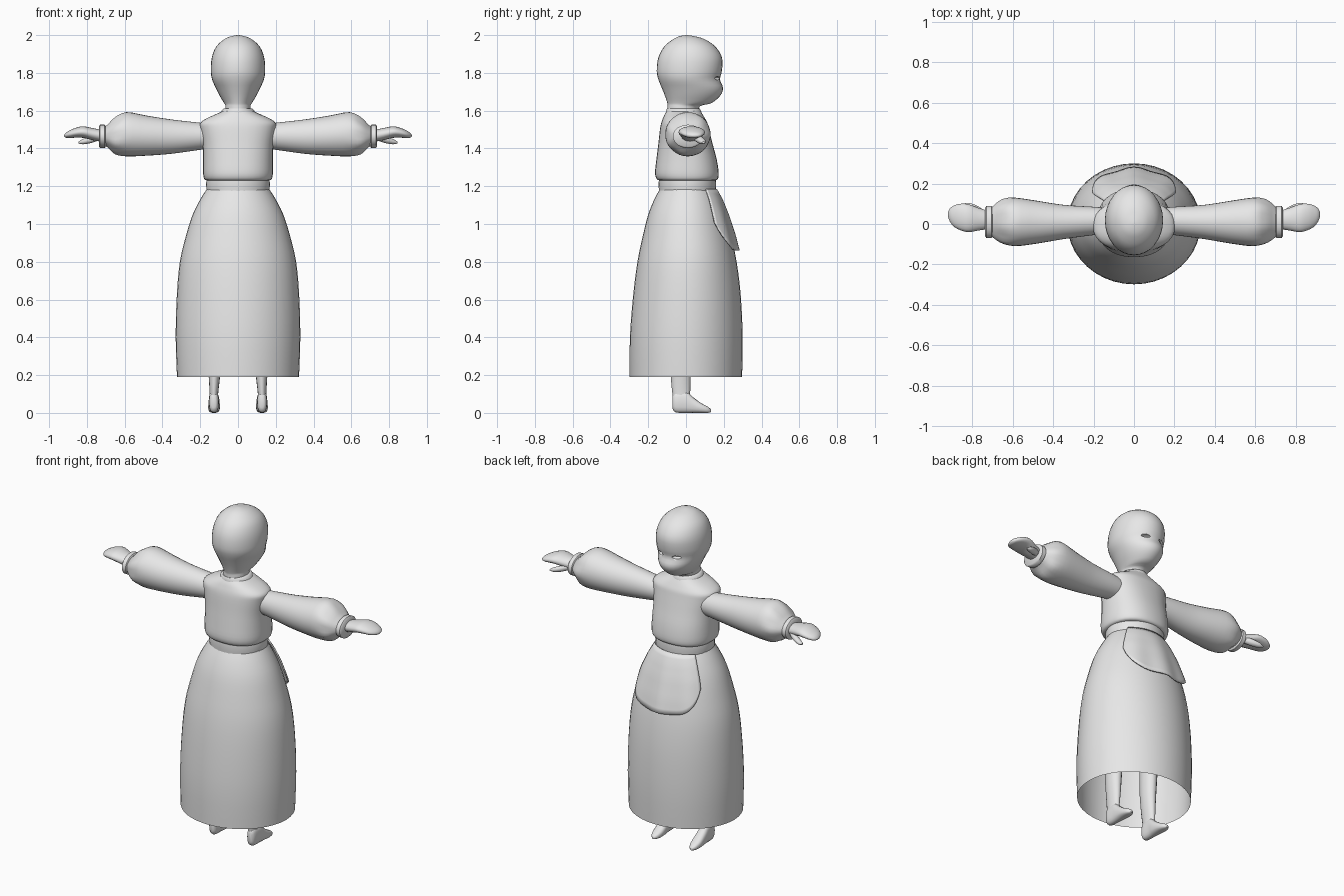
import bpy, bmesh
from math import sin, cos, pi, radians
from mathutils import Vector

if "Cube" in bpy.data.objects:
    bpy.data.objects.remove(bpy.data.objects["Cube"], do_unlink=True)

clay = bpy.data.materials.new("plain_grey")
clay.use_nodes = True
clay.diffuse_color = (0.8, 0.8, 0.8, 1)
clay.node_tree.nodes["Principled BSDF"].inputs["Base Color"].default_value = (0.8, 0.8, 0.8, 1)


def finish(name, bm, mirror=False, angle=50):
    bmesh.ops.recalc_face_normals(bm, faces=bm.faces)
    mesh = bpy.data.meshes.new(name)
    bm.to_mesh(mesh)
    bm.free()
    ob = bpy.data.objects.new(name, mesh)
    bpy.context.collection.objects.link(ob)
    mesh.materials.append(clay)
    if mirror:
        ob.modifiers.new("mirror", "MIRROR")
    bpy.ops.object.select_all(action="DESELECT")
    ob.select_set(True)
    bpy.context.view_layer.objects.active = ob
    bpy.ops.object.shade_smooth_by_angle(angle=radians(angle))
    return ob


def refine(rings, steps):
    """Smoothly interpolate between cross-sections."""
    pts = [Vector(r) for r in rings]
    out = []
    for i in range(len(pts) - 1):
        p1, p2 = pts[i], pts[i + 1]
        p0, p3 = pts[max(i - 1, 0)], pts[min(i + 2, len(pts) - 1)]
        for k in range(steps):
            t = k / steps
            out.append(0.5 * (2 * p1 + (p2 - p0) * t + (2 * p0 - 5 * p1 + 4 * p2 - p3) * t * t
                              + (3 * p1 - p0 - 3 * p2 + p3) * t ** 3))
    return out + [pts[-1]]


def loft(name, axis, rings, n=32, power=2.0, steps=3, caps=True, mirror=False, ripple=None):
    """Each ring: position on the axis, then min/max on the other two axes."""
    bm = bmesh.new()
    loops = []
    for t, a0, a1, b0, b1 in refine(rings, steps):
        loop = []
        for i in range(n):
            ang = 2 * pi * i / n
            c, s = cos(ang), sin(ang)
            k = 1 + (ripple(t, ang) if ripple else 0)
            a = (a0 + a1) / 2 + (a1 - a0) / 2 * k * abs(c) ** (2 / power) * (1 if c > 0 else -1)
            b = (b0 + b1) / 2 + (b1 - b0) / 2 * k * abs(s) ** (2 / power) * (1 if s > 0 else -1)
            co = {"x": (t, a, b), "y": (a, t, b), "z": (a, b, t)}[axis]
            loop.append(bm.verts.new(co))
        loops.append(loop)
    for p, q in zip(loops, loops[1:]):
        for i in range(n):
            j = (i + 1) % n
            bm.faces.new((p[i], p[j], q[j], q[i]))
    if caps:
        bm.faces.new(loops[0])
        bm.faces.new(loops[-1])
    return finish(name, bm, mirror)


def upright(rows):
    """Rows of height, half width, back, front."""
    return [(z, -w, w, y0, y1) for z, w, y0, y1 in rows]


# Skirt, open at the hem
skirt_rows = [(0.19, 0.323, -0.298, 0.297), (0.40, 0.33, -0.297, 0.30), (0.62, 0.324, -0.28, 0.29),
              (0.80, 0.308, -0.257, 0.268), (0.94, 0.275, -0.228, 0.238), (1.05, 0.24, -0.20, 0.207),
              (1.13, 0.20, -0.168, 0.178), (1.185, 0.165, -0.138, 0.15)]
loft("skirt", "z", upright(skirt_rows), n=40, caps=False)

# Waistband, bodice and collar
loft("waistband", "z", upright([(1.17, 0.166, -0.143, 0.158), (1.21, 0.169, -0.145, 0.16),
                                (1.24, 0.166, -0.143, 0.158)]), steps=2)
loft("bodice", "z", upright([
    (1.23, 0.162, -0.138, 0.15), (1.238, 0.178, -0.155, 0.168), (1.27, 0.185, -0.164, 0.173),
    (1.34, 0.185, -0.157, 0.163), (1.42, 0.187, -0.147, 0.142), (1.50, 0.199, -0.138, 0.122),
    (1.535, 0.20, -0.131, 0.113), (1.56, 0.165, -0.122, 0.10), (1.58, 0.12, -0.113, 0.088),
    (1.60, 0.078, -0.10, 0.075)]), power=2.3)
loft("collar", "z", upright([(1.575, 0.095, -0.108, 0.085), (1.598, 0.088, -0.106, 0.08),
                             (1.612, 0.074, -0.10, 0.072)]), steps=2)

# Head and neck
head = loft("head", "z", upright([
    (1.57, 0.07, -0.10, 0.065), (1.622, 0.066, -0.097, 0.072), (1.64, 0.074, -0.099, 0.135),
    (1.68, 0.098, -0.112, 0.182), (1.72, 0.118, -0.128, 0.196), (1.765, 0.137, -0.146, 0.18),
    (1.81, 0.144, -0.155, 0.19), (1.88, 0.139, -0.147, 0.191), (1.94, 0.115, -0.115, 0.155),
    (1.98, 0.07, -0.065, 0.095), (1.995, 0.032, -0.03, 0.04), (2.0, 0.004, 0.0, 0.008)]))

# Narrow eye openings carved into the face
for side in (-1, 1):
    bm = bmesh.new()
    bmesh.ops.create_uvsphere(bm, u_segments=16, v_segments=8, radius=1)
    for v in bm.verts:
        v.co = Vector((side * 0.055 + v.co.x * 0.028, 0.166 + v.co.y * 0.022,
                       1.772 + v.co.z * 0.009))
    cutter = finish("eye_cutter", bm)
    cutter.hide_render = True
    mod = head.modifiers.new("eye", "BOOLEAN")
    mod.operation, mod.object, mod.solver = "DIFFERENCE", cutter, "EXACT"
    bpy.context.view_layer.objects.active = head
    bpy.ops.object.modifier_move_to_index(modifier="eye", index=0)
    bpy.ops.object.modifier_apply(modifier="eye")
    bpy.data.objects.remove(cutter, do_unlink=True)


# Gathered sleeves, cuffs and mitten hands
def gathers(x, ang):
    return 0.035 * cos(7 * ang) * max(0, 1 - abs(x - 0.65) / 0.07)


loft("sleeves", "x", [
    (0.14, -0.05, 0.08, 1.40, 1.53), (0.20, -0.055, 0.085, 1.393, 1.536),
    (0.35, -0.075, 0.095, 1.372, 1.553), (0.48, -0.097, 0.115, 1.362, 1.573),
    (0.59, -0.11, 0.13, 1.358, 1.592), (0.65, -0.10, 0.12, 1.37, 1.565),
    (0.69, -0.075, 0.095, 1.405, 1.527), (0.71, -0.055, 0.075, 1.42, 1.51)],
    mirror=True, ripple=gathers)
loft("cuffs", "x", [(0.70, -0.06, 0.08, 1.41, 1.517), (0.706, -0.07, 0.09, 1.402, 1.526),
                    (0.73, -0.07, 0.09, 1.402, 1.526), (0.737, -0.06, 0.08, 1.41, 1.517)],
     n=24, steps=1, mirror=True)
loft("hands", "x", [
    (0.72, -0.025, 0.065, 1.435, 1.498), (0.77, -0.032, 0.08, 1.444, 1.508),
    (0.82, -0.04, 0.098, 1.456, 1.517), (0.86, -0.03, 0.10, 1.457, 1.509),
    (0.89, -0.014, 0.092, 1.455, 1.496), (0.91, 0.01, 0.078, 1.456, 1.484),
    (0.92, 0.035, 0.06, 1.463, 1.472)], n=20, mirror=True)
loft("thumbs", "x", [
    (0.745, 0.035, 0.07, 1.44, 1.475), (0.78, 0.05, 0.092, 1.428, 1.466),
    (0.82, 0.07, 0.105, 1.422, 1.45), (0.845, 0.085, 0.10, 1.426, 1.436)], n=12, mirror=True)

# Legs and pointed shoes
loft("legs", "z", [
    (0.03, 0.103, 0.152, -0.06, 0.02), (0.10, 0.105, 0.15, -0.072, 0.022),
    (0.19, 0.095, 0.155, -0.08, 0.025), (0.32, 0.085, 0.163, -0.085, 0.03),
    (0.60, 0.075, 0.17, -0.08, 0.05)], n=16, mirror=True)
loft("shoes", "y", [
    (-0.072, 0.115, 0.14, 0.025, 0.09), (-0.055, 0.103, 0.152, 0.003, 0.11),
    (0.0, 0.10, 0.155, 0.0, 0.115), (0.035, 0.096, 0.157, 0.0, 0.085),
    (0.08, 0.096, 0.158, 0.0, 0.052), (0.115, 0.105, 0.15, 0.0, 0.033),
    (0.133, 0.12, 0.135, 0.004, 0.018)], n=16, power=2.6, mirror=True)


# Rounded apron draped over the +y side of the skirt
def skirt_at(z):
    for lo, hi in zip(skirt_rows, skirt_rows[1:]):
        if z <= hi[0]:
            return Vector(lo).lerp(Vector(hi), (z - lo[0]) / (hi[0] - lo[0]))
    return Vector(skirt_rows[-1])


cols, rows = 28, 12
bm = bmesh.new()
grid = []
for r in range(rows + 1):
    v = r / rows
    line = []
    for c in range(cols + 1):
        u = 2 * c / cols - 1
        z = 1.183 + (0.86 + 0.15 * u ** 4 - 1.183) * v
        _, w, back, front = skirt_at(z)
        ang = radians(50) * u
        puff = 0.01 + 0.009 * v + 0.006 * v * cos(9 * u)
        mid = (back + front) / 2
        line.append(bm.verts.new(((w + puff) * sin(ang), mid + (front - mid + puff) * cos(ang), z)))
    grid.append(line)
for p, q in zip(grid, grid[1:]):
    for c in range(cols):
        bm.faces.new((p[c], p[c + 1], q[c + 1], q[c]))
apron = finish("apron", bm)
cloth = apron.modifiers.new("thickness", "SOLIDIFY")
cloth.thickness, cloth.offset = 0.008, 0
